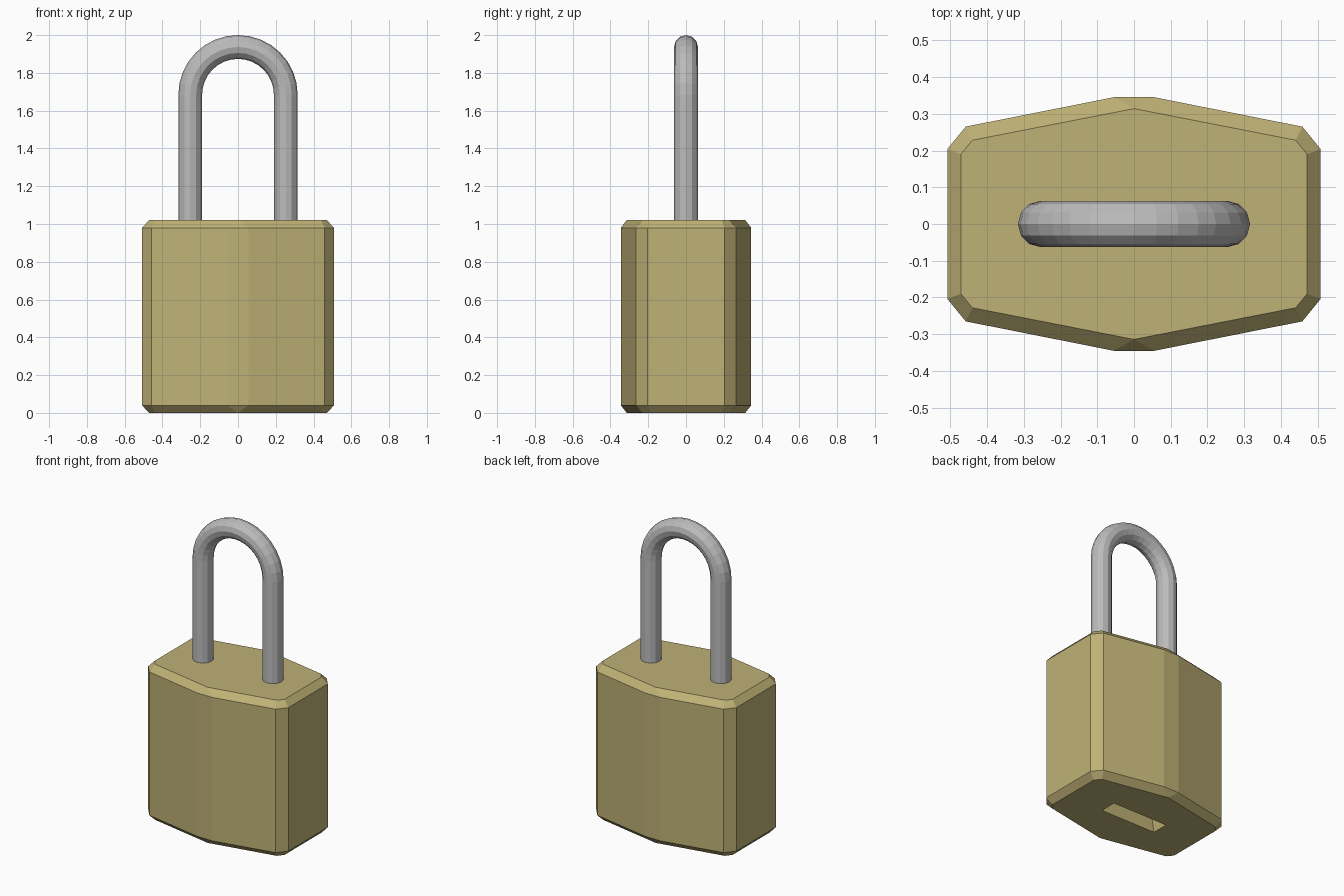
import bpy, bmesh, math
from mathutils import Vector

if "Cube" in bpy.data.objects:
    bpy.data.objects.remove(bpy.data.objects["Cube"])


def material(name, rgb):
    m = bpy.data.materials.new(name)
    m.diffuse_color = (*rgb, 1)
    m.use_nodes = True
    m.node_tree.nodes["Principled BSDF"].inputs["Base Color"].default_value = m.diffuse_color
    return m


brass = material("brass", (0.52, 0.44, 0.18))
steel = material("steel", (0.50, 0.50, 0.50))


def loft(name, rings, mat):
    """Skin a list of equal-length point rings and cap both ends."""
    bm = bmesh.new()
    loops = [[bm.verts.new(p) for p in ring] for ring in rings]
    n = len(loops[0])
    for a, b in zip(loops, loops[1:]):
        for i in range(n):
            j = (i + 1) % n
            bm.faces.new((a[i], a[j], b[j], b[i]))
    bm.faces.new(loops[0][::-1])
    bm.faces.new(loops[-1])
    bmesh.ops.remove_doubles(bm, verts=bm.verts, dist=0.0005)
    bmesh.ops.recalc_face_normals(bm, faces=bm.faces)
    mesh = bpy.data.meshes.new(name)
    bm.to_mesh(mesh)
    bm.free()
    mesh.materials.append(mat)
    obj = bpy.data.objects.new(name, mesh)
    bpy.context.collection.objects.link(obj)
    return obj


def outline(quarter, z):
    """Mirror a quarter outline (centre to side) into a full closed ring."""
    right = quarter + [(x, -y) for x, y in reversed(quarter)]
    left = [(-x, y) for x, y in reversed(right)]
    return [(x, y, z) for x, y in right + left]


# Body: six-sided block with chamfered edges
mid = [(0.055, 0.345), (0.458, 0.265), (0.508, 0.204)]
cap = [(0.0, 0.314), (0.44, 0.228), (0.471, 0.19)]
body = loft("lock_body", [outline(cap, 0), outline(mid, 0.04),
                          outline(mid, 0.98), outline(cap, 1.02)], brass)

# Key slot: tapered pocket cut into the underside
slot = loft("key_slot_cutter", [outline([(0.208, 0.057)], -0.03),
                                outline([(0.17, 0.047)], 0.13)], brass)
slot.hide_render = True
slot.hide_viewport = True
cut = body.modifiers.new("key_slot", "BOOLEAN")
cut.object = slot
cut.operation = 'DIFFERENCE'
cut.solver = 'EXACT'

# Shackle: twelve-sided bar swept along an upside-down U
R, r, arc_z, sides, steps = 0.253, 0.063, 1.684, 12, 16
path = [(Vector((R, 0, 0.99)), 0.0)]
for i in range(steps + 1):
    a = math.pi * i / steps
    path.append((Vector((R * math.cos(a), 0, arc_z + R * math.sin(a))), a))
path.append((Vector((-R, 0, 0.99)), math.pi))

rings = []
for centre, a in path:
    out = Vector((math.cos(a), 0, math.sin(a)))
    rings.append([centre + out * r * math.cos(t) + Vector((0, r * math.sin(t), 0))
                  for t in (2 * math.pi * k / sides for k in range(sides))])
loft("shackle", rings, steel)
